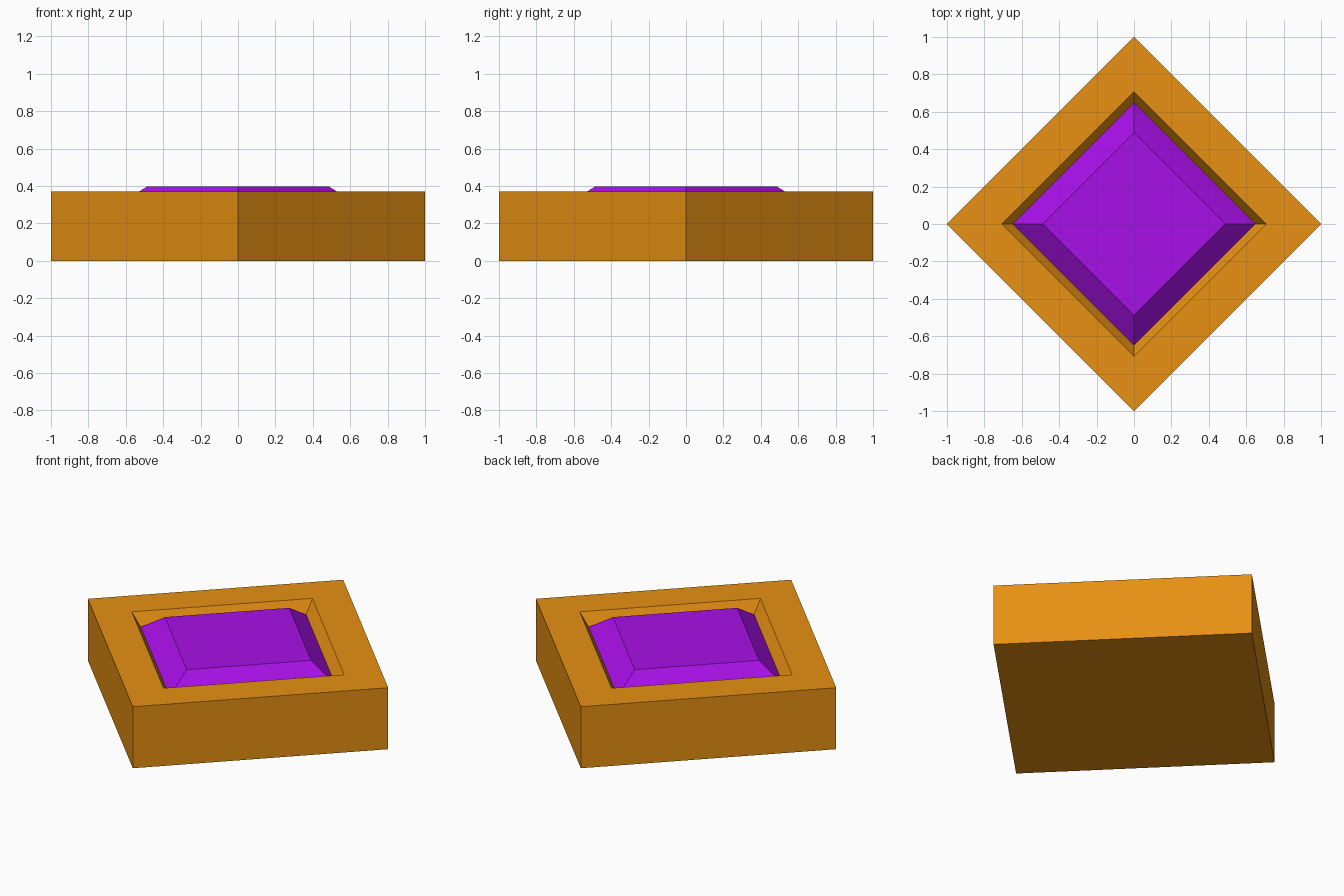
import bpy
import bmesh
from math import cos, sin, pi

cube = bpy.data.objects.get("Cube")
if cube:
    bpy.data.objects.remove(cube, do_unlink=True)


def material(name, rgb):
    mat = bpy.data.materials.new(name)
    mat.use_nodes = True
    color = (*rgb, 1.0)
    mat.diffuse_color = color
    mat.node_tree.nodes["Principled BSDF"].inputs["Base Color"].default_value = color
    return mat


def diamond_loft(name, profile, mat):
    """Closed four-sided solid through (radius, height) rings."""
    bm = bmesh.new()
    rings = [[bm.verts.new((r * cos(i * pi / 2), r * sin(i * pi / 2), z))
              for i in range(4)] for r, z in profile]
    for low, high in zip(rings, rings[1:]):
        for i in range(4):
            j = (i + 1) % 4
            bm.faces.new((low[i], low[j], high[j], high[i]))
    bm.faces.new(rings[0][::-1])
    bm.faces.new(rings[-1])
    bmesh.ops.recalc_face_normals(bm, faces=bm.faces)
    mesh = bpy.data.meshes.new(name)
    bm.to_mesh(mesh)
    bm.free()
    mesh.materials.append(mat)
    obj = bpy.data.objects.new(name, mesh)
    bpy.context.collection.objects.link(obj)
    return obj


orange = material("amber_orange", (0.8, 0.28, 0.006))
purple = material("vivid_purple", (0.39, 0.005, 0.8))

rim_height = 0.37
floor_height = 0.295

# Square setting with a sloped recess in its top
diamond_loft("setting", [(1.0, 0.0), (1.0, rim_height), (0.707, rim_height),
                         (0.648, floor_height)], orange)

# Bevelled gem resting in the recess
diamond_loft("gem", [(0.648, floor_height), (0.487, 0.397)], purple)
